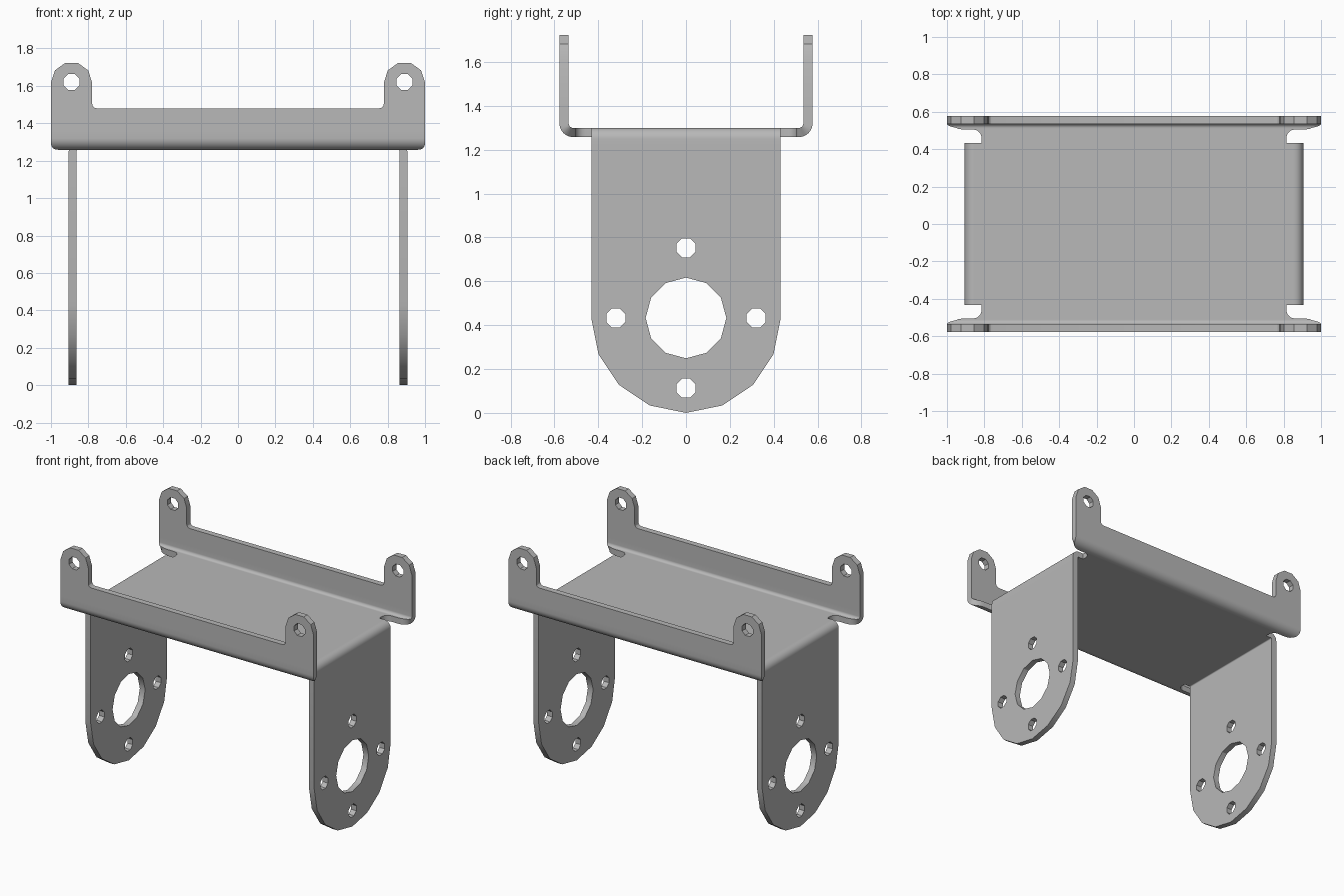
import bpy, bmesh
from math import sin, cos, pi, sqrt, radians

cube = bpy.data.objects.get("Cube")
if cube:
    bpy.data.objects.remove(cube)

T = 0.042                     # sheet thickness
TOP, BOTTOM = 1.30, 1.258     # faces of the base plate
FOLD_Y, SLOT_X, LEG_FOLD, LEG_W = 0.505, 0.815, 0.85, 0.432

metal = bpy.data.materials.new("sheet_metal_grey")
metal.use_nodes = True
grey = (0.48, 0.48, 0.48, 1)
metal.diffuse_color = grey
metal.node_tree.nodes["Principled BSDF"].inputs["Base Color"].default_value = grey


def arc(cx, cy, r, a0, a1, n):
    angles = [radians(a0 + (a1 - a0) * i / n) for i in range(n + 1)]
    return [(cx + r * cos(a), cy + r * sin(a)) for a in angles]


def circle(cx, cy, r, n, start=0):
    return arc(cx, cy, r, start, start + 360, n)[:-1]


def mirrored(half):
    return half + [(-x, y) for x, y in reversed(half)]


def add_sheet(bm, outline, holes, outer):
    """Extrude a flat outline with holes, from outer down by the thickness."""
    edges = []
    for loop in [outline] + holes:
        vs = [bm.verts.new((u, v, outer)) for u, v in loop]
        edges += [bm.edges.new((a, b)) for a, b in zip(vs, vs[1:] + vs[:1])]
    bmesh.ops.triangle_fill(bm, use_beauty=True, edges=edges, normal=(0, 0, 1))
    ext = bmesh.ops.extrude_face_region(bm, geom=bm.faces[:], use_keep_orig=True)
    new = [g for g in ext["geom"] if isinstance(g, bmesh.types.BMVert)]
    bmesh.ops.translate(bm, verts=new, vec=(0, 0, -T))


def finish(name, bm, place):
    for v in bm.verts:
        v.co = place(*v.co)
    bmesh.ops.remove_doubles(bm, verts=bm.verts[:], dist=0.0001)
    bmesh.ops.recalc_face_normals(bm, faces=bm.faces[:])
    mesh = bpy.data.meshes.new(name)
    bm.to_mesh(mesh)
    bm.free()
    mesh.materials.append(metal)
    ob = bpy.data.objects.new(name, mesh)
    bpy.context.collection.objects.link(ob)
    bpy.ops.object.select_all(action='DESELECT')
    bpy.context.view_layer.objects.active = ob
    ob.select_set(True)
    bpy.ops.object.shade_smooth_by_angle(angle=radians(30))


def folded_tab(name, outline, holes, start, outer, radius, join, width, place):
    """Flat tab plus the rounded fold that ties it to the base plate."""
    bm = bmesh.new()
    add_sheet(bm, outline, holes, outer)
    seam = [f for f in bm.faces if all(abs(v.co.y - join) < 1e-5 for v in f.verts)]
    bmesh.ops.delete(bm, geom=seam, context='FACES')

    # stations: developed length, outer point, inner point
    flat = outer - radius - start
    stations = [(flat * k, (start + flat * k, 0), (start + flat * k, T))
                for k in (0, 0.35)]
    steps = 8
    for i in range(steps + 1):
        a = pi / 2 * i / steps
        pts = [(outer - radius + r * sin(a), radius - r * cos(a))
               for r in (radius, radius - T)]
        stations.append((flat + radius * a, *pts))
    length = flat + radius * pi / 2 + join - radius
    stations.append((length, (outer, join), (outer - T, join)))

    rings = []
    for s, o, i in stations:
        w = width(s)
        rings.append([bm.verts.new((u, p[1], p[0]))
                      for u, p in ((-w, o), (w, o), (w, i), (-w, i))])
    bm.faces.new(rings[0])
    for a, b in zip(rings, rings[1:]):
        for k in range(4):
            m = (k + 1) % 4
            bm.faces.new((a[k], a[m], b[m], b[k]))
    finish(name, bm, place)


# Base plate with relief notches at the four corners
quarter = [(LEG_FOLD, LEG_W), (SLOT_X, LEG_W)]
quarter += arc(0.86, 0.46, 0.045, 180, 90, 5)
upper = mirrored(quarter)
plate_outline = upper + [(-x, -y) for x, y in upper]
bm = bmesh.new()
add_sheet(bm, plate_outline, [], TOP)
finish("base_plate", bm, lambda x, y, z: (x, y, z))

# Upright flanges with a lug at each end
CORNER, JOIN, LUG_X, LUG_V = 0.085, 0.1, 0.89, 0.36


def flange_width(s):
    if s >= CORNER:
        return 1.0
    return 1 - CORNER + sqrt(CORNER ** 2 - (CORNER - s) ** 2)


half = [(1.0, JOIN)] + arc(LUG_X, LUG_V, 0.11, 0, 180, 5)
half += arc(0.755, 0.247, 0.025, 0, -90, 3)
flange_outline = mirrored(half)
lug_holes = [circle(s * LUG_X, LUG_V + 0.002, 0.046, 8, 22.5) for s in (1, -1)]
for side, label in ((-1, "front"), (1, "back")):
    folded_tab(label + "_flange", flange_outline, lug_holes, FOLD_Y, 0.577,
               0.062, JOIN, flange_width,
               lambda u, v, n, s=side: (u, s * n, BOTTOM + v))

# Hanging side legs with a round end, bore and four screw holes
CENTRE = TOP - 0.433
leg_outline = mirrored([(LEG_W, 0.08)] + arc(0, CENTRE, LEG_W, 0, 90, 4)[:-1])
leg_outline.insert(len(leg_outline) // 2, (0, TOP))
leg_holes = [circle(0, CENTRE, 0.184, 12)]
leg_holes += [circle(x, CENTRE + y, 0.047, 8, 22.5)
              for x, y in circle(0, 0, 0.32, 4)]
for side, label in ((1, "left"), (-1, "right")):
    folded_tab(label + "_leg", leg_outline, leg_holes, LEG_FOLD, 0.905,
               0.05, 0.08, lambda s: LEG_W,
               lambda u, v, n, s=side: (s * n, u, TOP - v))
